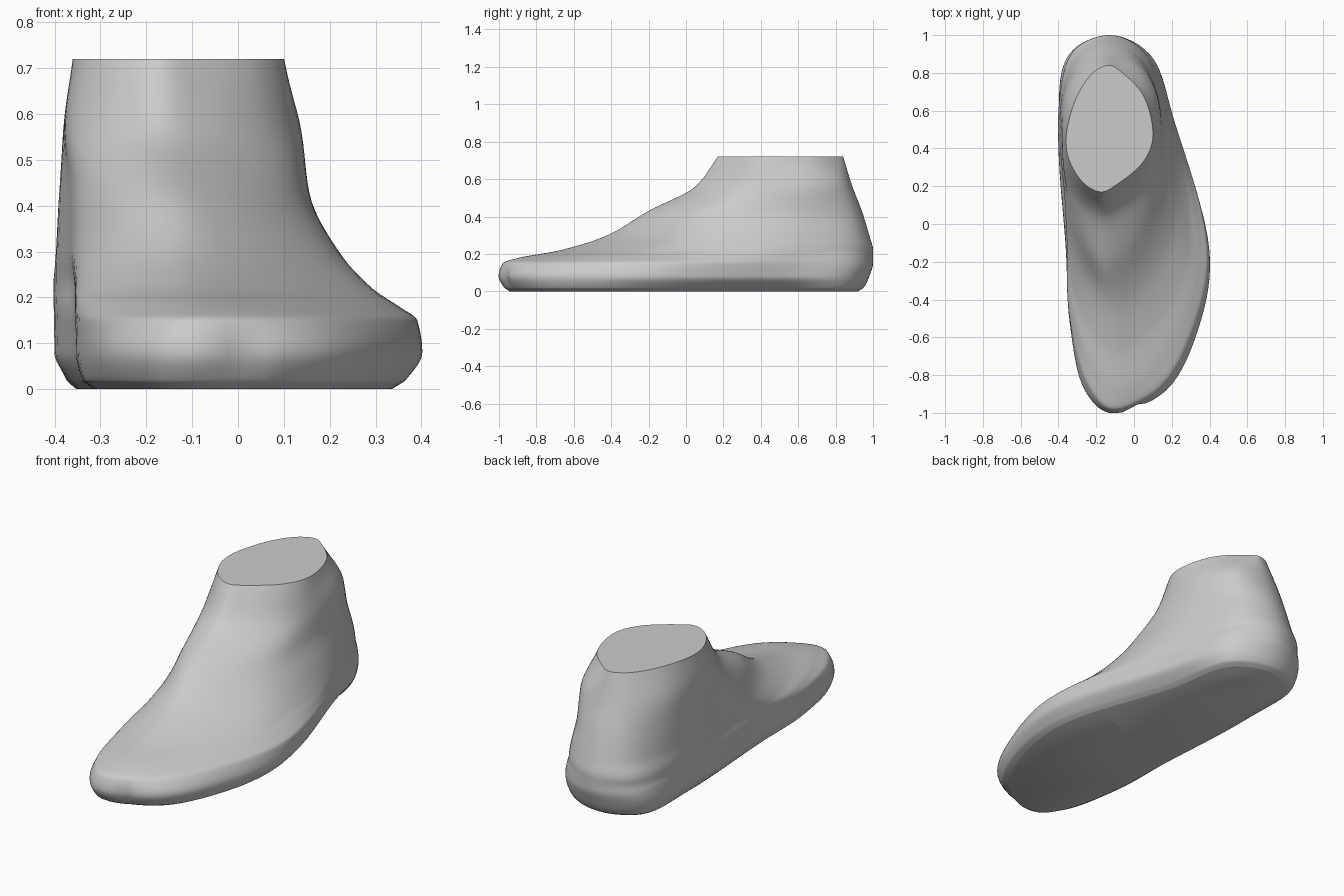
import bpy
import bmesh
import math

if "Cube" in bpy.data.objects:
    bpy.data.objects.remove(bpy.data.objects["Cube"], do_unlink=True)

# Horizontal slices in hundredths: height, back y, front y, front x,
# then right and left edges at the stations below (heel to toe)
STATIONS = (0.05, 0.24, 0.57, 0.76, 0.94)
SLICES = [
    (0, 92, -94, -13, -32, -35, -32, -30, -23, 6, 14, 33, 30, 14),
    (2, 95, -97, -13, -34, -37, -34, -33, -25, 8, 17, 36, 33, 16),
    (8, 98, -100, -13, -35, -40, -36, -34, -26, 9, 22, 40, 35, 17),
    (15, 100, -98, -12, -34, -40, -36, -34, -24, 8, 22, 39, 33, 14),
    (18, 100, -89, -10, -33, -40, -36, -34, -22, 7, 21, 35, 30, 10),
    (22, 100, -67, -10, -32, -40, -36, -34, -22, 5, 19, 29, 26, 7),
    (30, 98, -42, -11, -29, -39, -37, -34, -22, 4, 16, 22, 18, 2),
    (43, 94, -20, -15, -27, -38, -37, -34, -24, 2, 13, 15, 10, -4),
    (56, 89, 5, -17, -25, -36, -38, -36, -26, 2, 12, 13, 7, -7),
    (72, 84, 17, -17, -21, -30, -36, -34, -26, -7, 5, 10, 5, -9),
]
BACK_X = -13
STEPS_UP = 6
STEPS_ROUND = 8


def hermite(p, q, m, n, t):
    """Cubic from p to q with end slopes m and n, already scaled."""
    u = 1 - t
    return (p * (1 + 2 * t) * u * u + m * t * u * u
            + q * t * t * (3 - 2 * t) - n * t * t * u)


def gentle_slopes(heights, values):
    """Slopes that never overshoot the values."""
    d = [(values[i + 1] - values[i]) / (heights[i + 1] - heights[i])
         for i in range(len(values) - 1)]
    inner = [2 * a * b / (a + b) if a * b > 0 else 0 for a, b in zip(d, d[1:])]
    return [d[0]] + inner + [d[-1]]


def round_curve(keys):
    """Closed smooth curve through unevenly spaced points."""
    n = len(keys)
    gap = [math.dist(keys[i], keys[(i + 1) % n]) ** 0.5 for i in range(n)]

    def slope(i, axis):
        a, b, c = (keys[(i + k) % n][axis] for k in (-1, 0, 1))
        g, h = gap[i - 1], gap[i % n]
        return ((b - a) / g * h + (c - b) / h * g) / (g + h)

    for i in range(n):
        j = (i + 1) % n
        for k in range(STEPS_ROUND):
            yield [hermite(keys[i][a], keys[j][a], slope(i, a) * gap[i],
                           slope(j, a) * gap[i], k / STEPS_ROUND)
                   for a in (0, 1)]


def outline(row):
    """Outline of one slice, from the heel round the right side."""
    z, back, front, front_x = row[:4]
    along = [back + (front - back) * s for s in STATIONS]
    right = list(zip(row[4:9], along))
    left = list(zip(row[9:], along))
    keys = [(BACK_X, back)] + right + [(front_x, front)] + left[::-1]
    return [soften(x / 100, y / 100, z / 100) for x, y in round_curve(keys)]


def soften(x, y, z):
    """Shallow hollow beside the big toe."""
    toe = min(1, max(0, (-0.7 - y) / 0.2))
    low = math.exp(-((z - 0.07) / 0.06) ** 2)
    dent = 0.02 * math.exp(-((x - 0.01) / 0.04) ** 2)
    return x, y + toe * low * dent, z


# Interpolate the slices from sole to ankle
columns = list(zip(*SLICES))
heights = columns[0]
slopes = [gentle_slopes(heights, c) for c in columns]
rows = []
for i in range(len(SLICES) - 1):
    rise = heights[i + 1] - heights[i]
    for k in range(STEPS_UP):
        rows.append([hermite(c[i], c[i + 1], s[i] * rise, s[i + 1] * rise,
                             k / STEPS_UP) for c, s in zip(columns, slopes)])
rows.append(SLICES[-1])

# Skin the slices and close the flat sole and ankle cut
bm = bmesh.new()
rings = [[bm.verts.new(p) for p in outline(row)] for row in rows]
for low, high in zip(rings, rings[1:]):
    for i in range(len(low)):
        bm.faces.new((low[i - 1], low[i], high[i], high[i - 1]))
bm.faces.new(rings[0])
bm.faces.new(rings[-1])
bmesh.ops.recalc_face_normals(bm, faces=bm.faces)
mesh = bpy.data.meshes.new("foot")
bm.to_mesh(mesh)
bm.free()
foot = bpy.data.objects.new("foot", mesh)
bpy.context.collection.objects.link(foot)

# Plain grey material
grey = bpy.data.materials.new("light grey")
grey.use_nodes = True
colour = (0.6, 0.6, 0.6, 1)
grey.diffuse_color = colour
grey.node_tree.nodes["Principled BSDF"].inputs["Base Color"].default_value = colour
mesh.materials.append(grey)

bpy.ops.object.select_all(action="DESELECT")
foot.select_set(True)
bpy.context.view_layer.objects.active = foot
bpy.ops.object.shade_smooth_by_angle(angle=math.radians(40))
